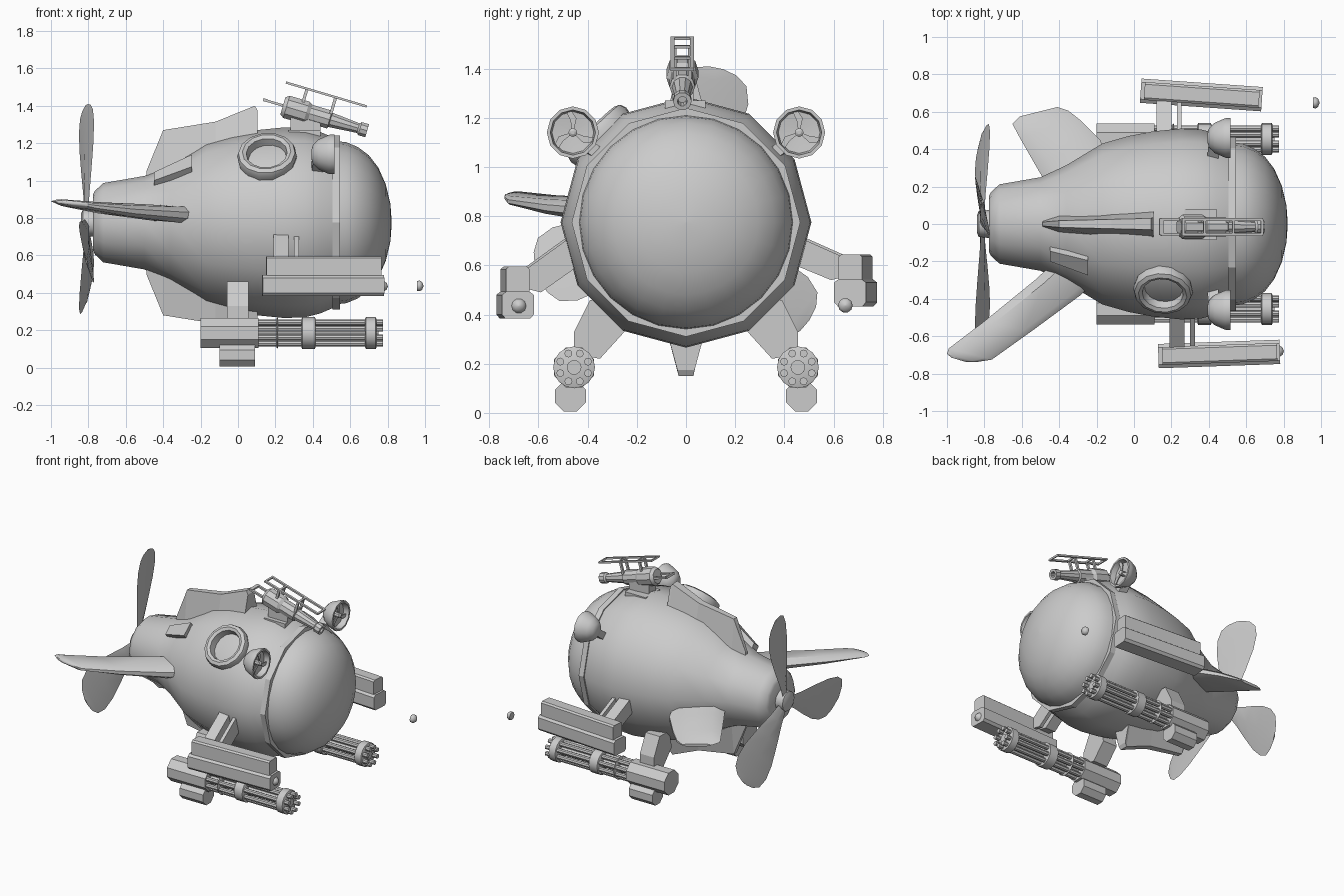
import bpy, bmesh
from math import sin, cos, pi, radians
from mathutils import Vector, Matrix

if "Cube" in bpy.data.objects:
    bpy.data.objects.remove(bpy.data.objects["Cube"])

CZ = 0.775  # height of the hull axis


def loft(name, rings, caps=True, smooth=30, matrix=None):
    """Skin a series of closed rings with equal point counts."""
    bm = bmesh.new()
    vs = [[bm.verts.new(p) for p in ring] for ring in rings]
    n = len(rings[0])
    for a, b in zip(vs, vs[1:]):
        for i in range(n):
            j = (i + 1) % n
            bm.faces.new((a[i], a[j], b[j], b[i]))
    if caps:
        bm.faces.new(vs[0])
        bm.faces.new(vs[-1][::-1])
    bmesh.ops.recalc_face_normals(bm, faces=bm.faces)
    me = bpy.data.meshes.new(name)
    bm.to_mesh(me)
    bm.free()
    ob = bpy.data.objects.new(name, me)
    bpy.context.collection.objects.link(ob)
    if matrix:
        ob.matrix_world = matrix
    if smooth:
        bpy.ops.object.select_all(action='DESELECT')
        ob.select_set(True)
        bpy.context.view_layer.objects.active = ob
        bpy.ops.object.shade_smooth_by_angle(angle=radians(smooth))
    return ob


def lathe(name, profile, n=12, at=(0, 0, 0), smooth=35, rot=None, phase=0.0, caps=True):
    """Revolve (x, radius) points round the local x axis."""
    rings = [[(x, r * cos(2 * pi * (i + phase) / n), r * sin(2 * pi * (i + phase) / n))
              for i in range(n)] for x, r in profile]
    m = Matrix.Translation(at) @ (rot or Matrix())
    return loft(name, rings, caps, smooth, m)


def prism(name, pts, x0, x1, matrix=None):
    """Extrude a (y, z) outline along x."""
    return loft(name, [[(x, y, z) for y, z in pts] for x in (x0, x1)], smooth=0, matrix=matrix)


def box_pts(y0, y1, z0, z1):
    return [(y0, z0), (y1, z0), (y1, z1), (y0, z1)]


def bar(name, a, b, w, h):
    a, b = Vector(a), Vector(b)
    m = Matrix.Translation(a) @ (b - a).to_track_quat('X', 'Z').to_matrix().to_4x4()
    return prism(name, box_pts(-w, w, -h, h), 0, (b - a).length, m)


# hull, window rim and glass nose
lathe("hull", [(-.775, .15), (-.765, .17), (-.72, .212), (-.5, .25), (-.36, .315), (-.17, .43),
               (-.03, .47), (.1, .495), (.25, .51), (.36, .505), (.44, .485), (.51, .455)],
      12, (0, 0, CZ), 50)
lathe("window_rim", [(.5, .40), (.505, .465), (.545, .465), (.545, .42)], 12, (0, 0, CZ), 0)
lathe("nose_glass", [(.52, .437), (.58, .43), (.64, .405), (.70, .36), (.75, .295),
                     (.79, .205), (.815, .10), (.822, .002)], 24, (0, 0, CZ), 60)

# propeller
lathe("propeller_hub", [(-.84, .045), (-.83, .07), (-.77, .075)], 12, (0, 0, CZ))
for k in range(3):
    a = radians(79 + 120 * k)
    u = Vector((0, cos(a), sin(a)))
    w = Vector((0, -sin(a), cos(a))) * cos(.25) + Vector((sin(.25), 0, 0))
    nrm = u.cross(w).normalized()
    rings = []
    for r, hw, th in [(.04, .035, .014), (.15, .065, .014), (.28, .11, .011), (.42, .152, .009),
                      (.52, .162, .008), (.59, .14, .007), (.625, .09, .006), (.64, .03, .004)]:
        c = Vector((-.81, 0, CZ)) + u * r
        rings.append([c - w * hw, c - nrm * th, c + w * hw, c + nrm * th])
    loft("propeller_blade_%d" % k, rings, smooth=40)

# top and bottom keel fins
for s, name in ((1, "top_fin"), (-1, "bottom_fin")):
    rings = []
    for x, zl, wl, zt, wt in [(-.49, .2, .02, .275, .01), (-.4, .22, .05, .495, .018),
                              (-.12, .3, .08, .54, .025), (.09, .36, .09, .625, .03),
                              (.105, .36, .1, .6, .035)]:
        rings.append([(x, -wl, CZ + s * zl), (x, wl, CZ + s * zl),
                      (x, wt, CZ + s * zt), (x, -wt, CZ + s * zt)])
    loft(name, rings, smooth=0)


# swivelling side fins: span sections (leading xy z, trailing xy z, half thickness)
def side_fin(name, sections):
    rings = []
    for lead, trail, t in sections:
        l, r = Vector(lead), Vector(trail)
        up = Vector((0, 0, t))
        p, q = l.lerp(r, .15), l.lerp(r, .8)
        rings.append([l - up * .4, p - up, q - up, r, q + up, p + up, l + up * .4])
    loft(name, rings, smooth=40)


side_fin("right_fin", [((-.2, -.30, .82), (-.40, -.18, .82), .045),
                       ((-.285, -.38, .815), (-.53, -.30, .835), .042),
                       ((-.55, -.575, .835), (-.80, -.52, .86), .03),
                       ((-.76, -.725, .86), (-.99, -.665, .888), .018),
                       ((-.84, -.738, .875), (-1.0, -.695, .89), .012),
                       ((-.90, -.737, .88), (-.975, -.715, .888), .008)])
side_fin("left_fin", [((-.15, .36, .68), (-.46, .2, .71), .045),
                      ((-.18, .45, .645), (-.53, .32, .68), .04),
                      ((-.28, .55, .61), (-.61, .46, .65), .028),
                      ((-.35, .605, .585), (-.65, .535, .63), .018),
                      ((-.41, .625, .58), (-.61, .575, .615), .01)])

# porthole and air scoop
d = Vector((-.06, -.707, .707))
lathe("porthole", [(-.05, .15), (.0, .16), (.025, .152), (.035, .13), (.025, .11), (-.04, .10),
                   (-.05, .15)], 14, (.155, -.355, CZ + .355), 40,
      d.to_track_quat('X', 'Z').to_matrix().to_4x4(), caps=False)
loft("air_scoop", [[(-.45, -.145, 1.045), (-.45, -.2, 1.0), (-.45, -.16, .96), (-.45, -.11, 1.0)],
                   [(-.245, -.195, 1.14), (-.245, -.275, 1.075), (-.245, -.23, 1.02),
                    (-.245, -.15, 1.08)]], smooth=0)

# ducted fans on the shoulders
for s, name in ((1, "left"), (-1, "right")):
    c = (0, s * .46, 1.14)
    lathe(name + "_fan_bowl", [(.392, .02), (.40, .05), (.43, .08), (.475, .1), (.49, .106), (.515, .106),
                               (.515, .092), (.475, .085), (.465, .002)], 12, c, 40)
    lathe(name + "_fan_hub", [(.46, .018), (.505, .018), (.512, .008)], 8, c)
    for k in range(3):
        a = radians(90 + 120 * k)
        b = [(r * cos(a + o), r * sin(a + o)) for r, o in
             ((.01, -.4), (.06, -.25), (.086, .05), (.085, .3), (.05, .2), (.01, .4))]
        prism("%s_fan_blade_%d" % (name, k), [(c[1] + y, c[2] + z) for y, z in b], .49, .496)
    bar(name + "_fan_bracket", (.42, s * .34, 1.04), (.43, s * .44, 1.12), .03, .025)

# roof gun: tilted barrel, sight frame and mount
tilt = Matrix.Rotation(radians(16.5), 4, 'Y')
gun = Matrix.Translation((.24, -.015, 1.40)) @ tilt
prism("roof_gun_mount", box_pts(-.085, .08, 1.18, 1.27), .27, .44)
prism("roof_gun_cradle", box_pts(-.055, .03, 1.24, 1.345), .28, .44)
lathe("roof_gun_barrel", [(0, .05), (.02, .065), (.13, .065), (.15, .052), (.26, .052), (.265, .042),
                          (.33, .036), (.42, .028), (.43, .038), (.47, .038), (.47, .02), (.43, .018)],
      10, (.24, -.015, 1.40), 30, tilt)
for i, y in enumerate((-.04, .04)):
    prism("roof_sight_rail_%d" % i, box_pts(y - .008, y + .008, .118, .13), -.02, .43, gun)
    prism("roof_gun_handle_%d" % i, box_pts(y - .008, y + .008, -.005, .008), -.1, .03, gun)
for i, x in enumerate((-.02, .1, .26, .42)):
    prism("roof_sight_crossbar_%d" % i, box_pts(-.04, .04, .118, .13), x, x + .012, gun)
prism("roof_gun_grip", box_pts(-.045, .045, -.006, .01), -.11, -.09, gun)
for i, x in enumerate((.09, .25)):
    for y in (-.03, .03):
        prism("roof_sight_post_%d" % i, box_pts(y - .007, y + .007, .03, .12), x, x + .016, gun)

# torpedo launchers on their struts
for s, name, c, yaw, sx in ((-1, "right", (.455, -.695, .435), 2, .23), (1, "left", (.36, .69, .485), -4, .16)):
    m = Matrix.Translation(c) @ Matrix.Rotation(radians(yaw), 4, 'Z')
    prism(name + "_launcher_base", [(-.05, -.052), (.05, -.052), (.065, -.035), (.065, .045),
                                    (.045, .06), (-.045, .06), (-.065, .045), (-.065, -.035)],
          -.325, .325, m)
    prism(name + "_launcher_cover", [(-.048, .05), (.048, .05), (.048, .15), (.036, .16),
                                     (-.036, .16), (-.048, .15)], -.305, .31, m)
    z = c[2] - .435
    pts = [(s * .40, .74), (s * .49, .71), (s * .67, .58 + z), (s * .67, .52 + z), (s * .59, .50 + z), (s * .42, .62)]
    prism(name + "_strut_wide", pts, sx - .04, sx + .04)
    prism(name + "_strut_thin", [(y, zz - .01) for y, zz in pts], sx + .07, sx + .095)

# torpedo heads: one loaded, one just fired
head = [(-.03, .02), (-.012, .033), (.005, .03), (.02, .018), (.026, .002)]
lathe("torpedo_loaded", head, 10, (.775, -.68, .435), 60)
lathe("torpedo_fired", [(-.015, .028), (0, .03), (.012, .022), (.02, .002)], 10, (.972, .648, .437), 60)

# rotary cannons slung below
for s, name in ((1, "left"), (-1, "right")):
    c = (0, s * .455, .185)
    lathe(name + "_cannon_housing", [(-.2, .088), (.11, .088)], 8, c, 0, phase=.5)
    lathe(name + "_cannon_drum", [(-.1, .068), (.09, .068)], 8, (0, s * .47, .068), 0, phase=.5)
    prism(name + "_cannon_pylon", [(s * .455, .24), (s * .455, .33), (s * .39, .46), (s * .28, .46),
                                   (s * .25, .33), (s * .35, .22)], -.06, .055)
    for i, (x0, x1, r) in enumerate(((.205, .215, .083), (.34, .415, .085), (.68, .74, .085))):
        lathe("%s_cannon_collar_%d" % (name, i), [(x0, r - .008), (x0 + .004, r), (x1 - .004, r),
                                                  (x1, r - .008)], 16, c)
    lathe(name + "_cannon_core", [(.1, .03), (.75, .03)], 10, c)
    for k in range(8):
        a = 2 * pi * (k + .5) / 8
        lathe("%s_cannon_barrel_%d" % (name, k), [(.1, .016), (.775, .016)], 8,
              (0, c[1] + .061 * cos(a), c[2] + .061 * sin(a)))
